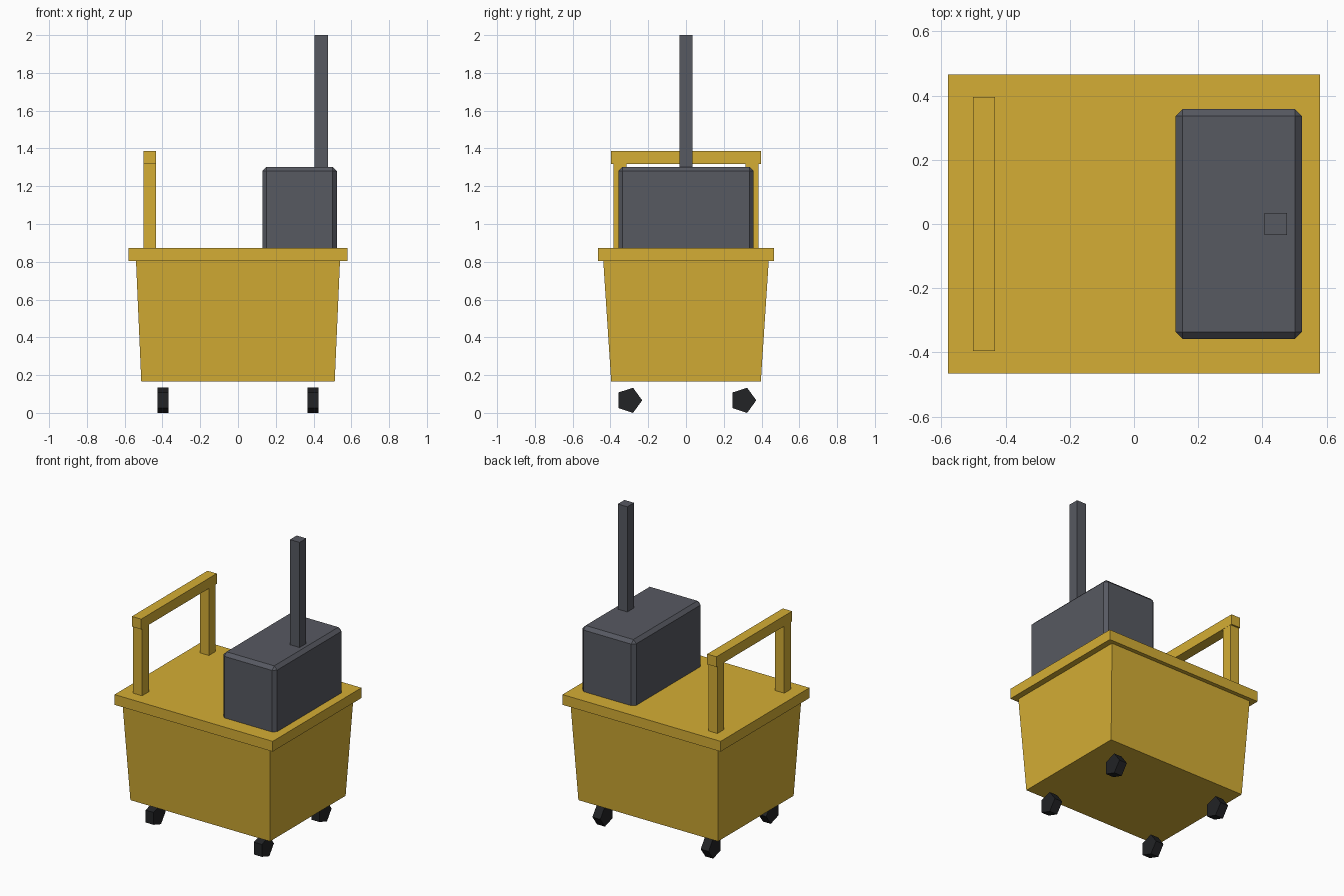
import bpy
import math

if "Cube" in bpy.data.objects:
    bpy.data.objects.remove(bpy.data.objects["Cube"])


def material(name, color):
    m = bpy.data.materials.new(name)
    m.diffuse_color = (*color, 1.0)
    m.use_nodes = True
    m.node_tree.nodes["Principled BSDF"].inputs["Base Color"].default_value = m.diffuse_color
    return m


YELLOW = material("yellow_plastic", (0.66, 0.42, 0.035))
GREY = material("dark_grey", (0.095, 0.10, 0.12))
BLACK = material("black_rubber", (0.016, 0.017, 0.019))


def loft(name, lower, upper, mat):
    """Solid between two matching loops of points."""
    n = len(lower)
    faces = [tuple(reversed(range(n))), tuple(range(n, 2 * n))]
    faces += [(i, (i + 1) % n, (i + 1) % n + n, i + n) for i in range(n)]
    mesh = bpy.data.meshes.new(name)
    mesh.from_pydata(lower + upper, [], faces)
    mesh.materials.append(mat)
    obj = bpy.data.objects.new(name, mesh)
    bpy.context.collection.objects.link(obj)
    return obj


def rect(cx, cy, hx, hy, z):
    return [(cx + sx * hx, cy + sy * hy, z)
            for sx, sy in ((-1, -1), (1, -1), (1, 1), (-1, 1))]


def box(name, cx, cy, hx, hy, z0, z1, mat):
    return loft(name, rect(cx, cy, hx, hy, z0), rect(cx, cy, hx, hy, z1), mat)


# Tapered tub and its overhanging lid
loft("tub", rect(0, 0, 0.512, 0.396, 0.165), rect(0, 0, 0.54, 0.438, 0.805), YELLOW)
box("lid", 0, 0, 0.58, 0.465, 0.805, 0.873, YELLOW)

# Push handle: two posts and a crossbar
for side, sy in (("front", -1), ("back", 1)):
    box(f"handle_post_{side}", -0.467, sy * 0.35, 0.033, 0.035, 0.873, 1.318, YELLOW)
box("handle_bar", -0.467, 0, 0.034, 0.396, 1.318, 1.386, YELLOW)

# Chamfered motor housing, its lower chamfer sunk into the lid
housing = box("motor_housing", 0.326, 0, 0.197, 0.358, 0.845, 1.303, GREY)
bevel = housing.modifiers.new("chamfer", "BEVEL")
bevel.width = 0.022
bevel.segments = 1

# Upright pole
box("pole", 0.441, 0, 0.035, 0.035, 1.29, 2.0, GREY)

# Four five-sided wheels, one corner pointing to the back
R, HALF_W = 0.07, 0.029
AXLE_Z = R * math.sin(math.radians(72))
for sx, xn in ((-1, "left"), (1, "right")):
    for sy, yn in ((-1, "front"), (1, "back")):
        inner, outer = ([(sx * 0.397 + dx,
                          sy * 0.302 + R * math.cos(i * math.tau / 5),
                          AXLE_Z + R * math.sin(i * math.tau / 5))
                         for i in range(5)] for dx in (-HALF_W, HALF_W))
        loft(f"wheel_{yn}_{xn}", inner, outer, BLACK)
